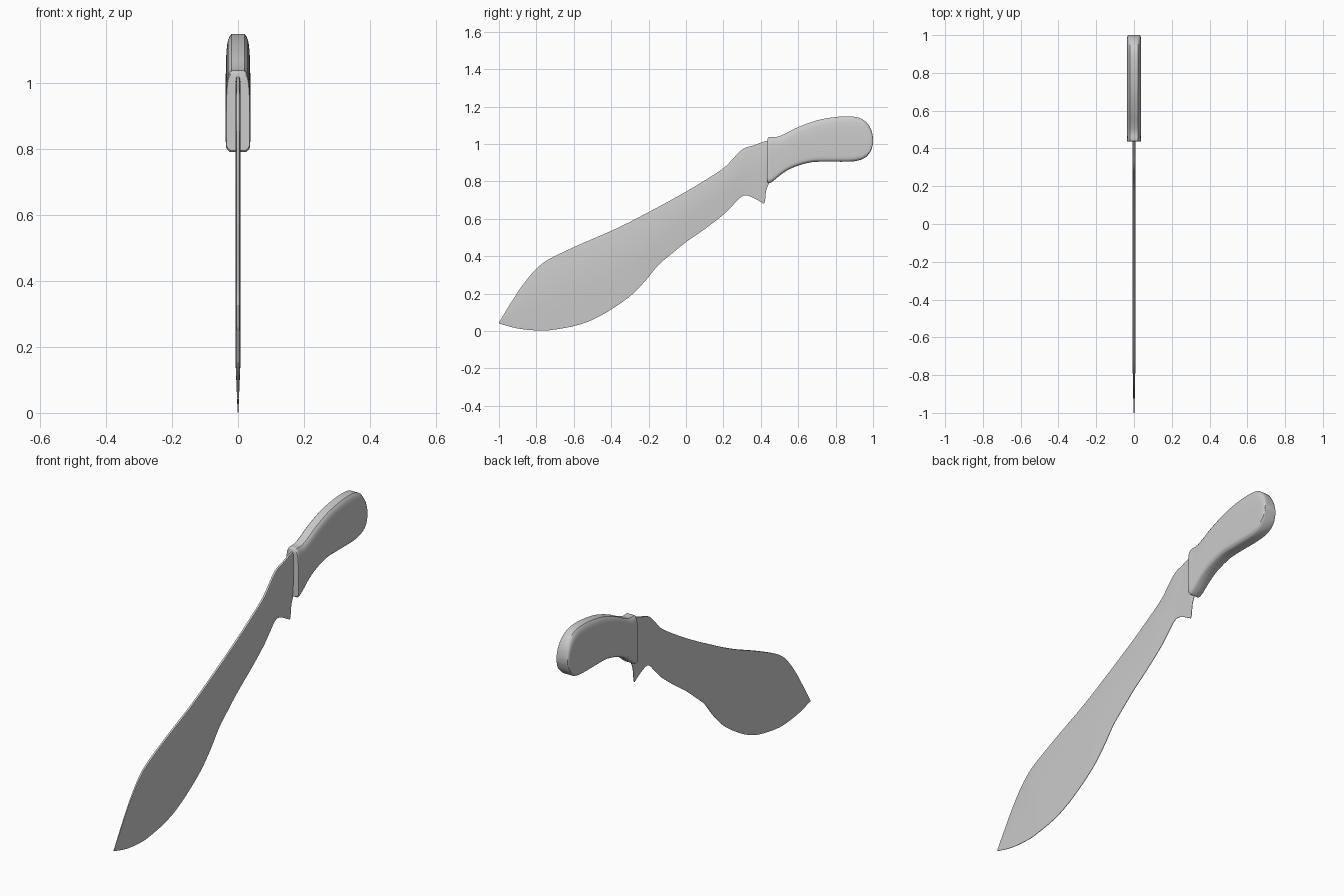
import bpy, math
from mathutils import Vector

if "Cube" in bpy.data.objects:
    bpy.data.objects.remove(bpy.data.objects["Cube"])


def smooth_rows(rows, steps):
    """Catmull-Rom interpolation through rows of numbers."""
    vs = [Vector(r) for r in rows]
    out = []
    for i in range(len(vs) - 1):
        a, b, c, d = vs[max(i - 1, 0)], vs[i], vs[i + 1], vs[min(i + 2, len(vs) - 1)]
        for k in range(steps):
            t = k / steps
            out.append(b + (c - a) * (t / 2)
                       + (a * 2 - b * 5 + c * 4 - d) * (t * t / 2)
                       + (b * 3 - a - c * 3 + d) * (t ** 3 / 2))
    out.append(vs[-1])
    return out


def loft(name, rings, angle):
    """Skin closed rings of equal length and cap both ends."""
    n = len(rings[0])
    verts = [p for r in rings for p in r]
    faces = [(i * n + j, i * n + (j + 1) % n, (i + 1) * n + (j + 1) % n, (i + 1) * n + j)
             for i in range(len(rings) - 1) for j in range(n)]
    faces += [tuple(range(n))[::-1], tuple(range(len(verts) - n, len(verts)))]
    me = bpy.data.meshes.new(name)
    me.from_pydata(verts, [], faces)
    ob = bpy.data.objects.new(name, me)
    bpy.context.collection.objects.link(ob)
    bpy.context.view_layer.objects.active = ob
    ob.select_set(True)
    bpy.ops.object.mode_set(mode='EDIT')
    bpy.ops.mesh.select_all(action='SELECT')
    bpy.ops.mesh.normals_make_consistent(inside=False)
    bpy.ops.object.mode_set(mode='OBJECT')
    bpy.ops.object.shade_smooth_by_angle(angle=math.radians(angle))
    ob.select_set(False)
    return ob


# Blade stations: y, spine z, grind line z, cutting edge z
blade_rows = [
    (-1.0, .046, .043, .040), (-.93, .16, .09, .020), (-.87, .25, .11, .009),
    (-.80, .333, .13, .003), (-.73, .385, .15, .004), (-.60, .448, .19, .026),
    (-.50, .492, .235, .060), (-.40, .535, .29, .115), (-.30, .583, .35, .185),
    (-.22, .625, .41, .265), (-.15, .662, .47, .350), (-.08, .70, .535, .410),
    (0, .745, .60, .475), (.10, .805, .675, .545), (.20, .87, .74, .622),
    (.25, .92, .785, .672), (.29, .962, .82, .713), (.32, .98, .835, .725),
    (.36, .992, .845, .712), (.40, 1.007, .85, .690), (.42, 1.013, .85, .685),
    (.43, 1.016, .86, .755), (.455, 1.02, .90, .81)]
rings = []
for y, top, mid, low in smooth_rows(blade_rows, 4):
    w = .0025 + .0055 * min(1, (y + 1) / .28)
    drop = min(.02, (top - mid) * .3)
    half = [(w * .6, top), (w, top - drop), (w * .95, mid), (.0012, low)]
    rings.append([(x, y, z) for x, z in half] + [(-x, y, z) for x, z in reversed(half)])
loft("blade", rings, 30)

# Handle stations: top y, top z, bottom y, bottom z, width factor
handle_rows = [
    (.437, 1.030, .437, .795, .95), (.446, 1.037, .446, .790, 1), (.485, 1.038, .470, .805, 1),
    (.53, 1.055, .52, .845, 1), (.60, 1.09, .58, .877, 1), (.70, 1.126, .67, .902, 1),
    (.80, 1.144, .76, .905, 1), (.88, 1.147, .85, .905, 1), (.93, 1.138, .91, .909, 1),
    (.965, 1.115, .955, .925, 1), (.99, 1.075, .985, .957, .97), (1.0, 1.035, 1.0, 1.0, .85)]
# Half section: half width, fraction from top to bottom
section = smooth_rows([(.020, 0), (.030, .07), (.035, .22), (.037, .45),
                       (.037, .88), (.034, .96), (.024, 1)], 2)
rings = []
for ty, tz, by, bz, k in smooth_rows(handle_rows, 4):
    half = [(x * k, ty + (by - ty) * t, tz + (bz - tz) * t) for x, t in section]
    rings.append(half + [(-x, y, z) for x, y, z in reversed(half)])
loft("handle", rings, 40)
